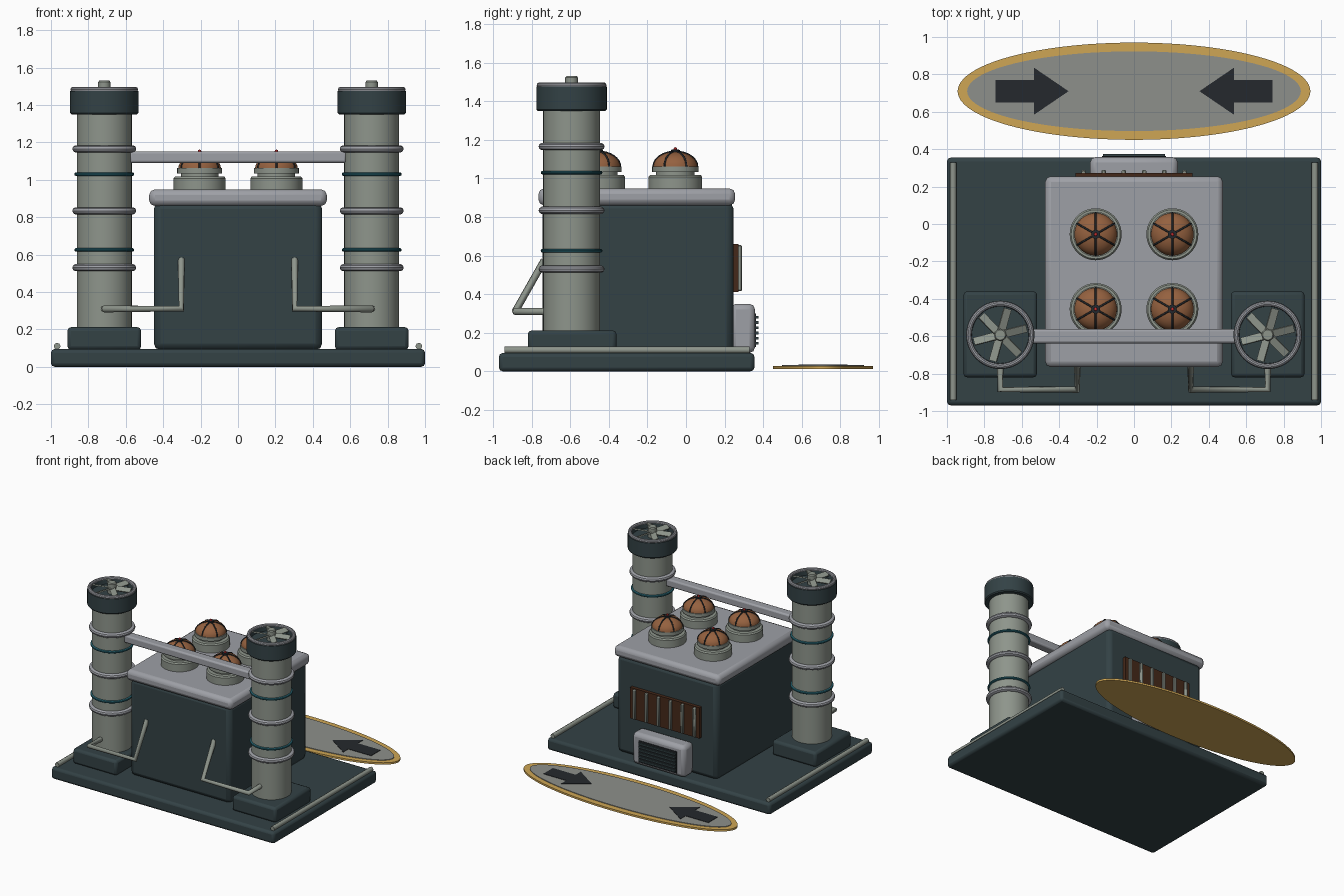
import bpy, bmesh
from math import sin, cos, pi
from mathutils import Vector, Matrix

if "Cube" in bpy.data.objects:
    bpy.data.objects.remove(bpy.data.objects["Cube"])


def mat(name, r, g, b):
    m = bpy.data.materials.new(name)
    m.diffuse_color = (r, g, b, 1)
    m.use_nodes = True
    m.node_tree.nodes["Principled BSDF"].inputs["Base Color"].default_value = m.diffuse_color
    return m


DARK = mat("dark_slate", .033, .054, .06)
INK = mat("near_black", .018, .022, .026)
SAGE = mat("sage_metal", .27, .30, .26)
PALE = mat("pale_metal", .34, .35, .38)
TEAL = mat("teal", .02, .13, .17)
COPPER = mat("copper", .30, .12, .05)
BROWN = mat("dark_brown", .06, .022, .01)
GOLD = mat("gold", .62, .38, .09)
PAD = mat("pad_grey", .27, .28, .26)
RED = mat("red", .6, .03, .03)


def finish(name, bm, material, smooth=True, bevel=0, segs=2):
    bmesh.ops.recalc_face_normals(bm, faces=bm.faces)
    me = bpy.data.meshes.new(name)
    bm.to_mesh(me)
    bm.free()
    me.materials.append(material)
    ob = bpy.data.objects.new(name, me)
    bpy.context.collection.objects.link(ob)
    if bevel:
        mod = ob.modifiers.new("bevel", 'BEVEL')
        mod.width, mod.segments = bevel, segs
    if smooth:
        bpy.ops.object.select_all(action='DESELECT')
        ob.select_set(True)
        bpy.context.view_layer.objects.active = ob
        bpy.ops.object.shade_smooth_by_angle(angle=.6)
    return ob


def box(name, lo, hi, material, bevel=0, segs=2):
    lo, hi = Vector(lo), Vector(hi)
    bm = bmesh.new()
    bmesh.ops.create_cube(bm, size=1)
    bmesh.ops.scale(bm, vec=hi - lo, verts=bm.verts)
    bmesh.ops.translate(bm, vec=(lo + hi) / 2, verts=bm.verts)
    return finish(name, bm, material, bool(bevel), bevel, segs)


def lathe(name, profile, x, y, material, n=48):
    """Revolve (radius, z) points that start and end on the axis or form a loop."""
    bm = bmesh.new()
    vs = [bm.verts.new((r, 0, z)) for r, z in profile]
    es = [bm.edges.new(p) for p in zip(vs, vs[1:])]
    bmesh.ops.spin(bm, geom=vs + es, axis=(0, 0, 1), cent=(0, 0, 0), steps=n, angle=2 * pi)
    bmesh.ops.remove_doubles(bm, verts=bm.verts, dist=1e-5)
    bmesh.ops.translate(bm, vec=(x, y, 0), verts=bm.verts)
    return finish(name, bm, material)


def ring(name, x, y, z, R, rr, rz, material):
    pts = [(R + rr * cos(a * pi / 5), z + rz * sin(a * pi / 5)) for a in range(11)]
    return lathe(name, pts, x, y, material)


def tube(name, pts, radius, material):
    cu = bpy.data.curves.new(name, 'CURVE')
    cu.dimensions = '3D'
    cu.bevel_depth, cu.bevel_resolution, cu.use_fill_caps = radius, 2, True
    sp = cu.splines.new('POLY')
    sp.points.add(len(pts) - 1)
    for p, c in zip(sp.points, pts):
        p.co = (*c, 1)
    cu.materials.append(material)
    ob = bpy.data.objects.new(name, cu)
    bpy.context.collection.objects.link(ob)
    return ob


def plate(name, pts, z0, z1, material):
    bm = bmesh.new()
    f = bm.faces.new([bm.verts.new((x, y, z0)) for x, y in pts])
    ex = bmesh.ops.extrude_face_region(bm, geom=[f], use_keep_orig=True)
    up = [g for g in ex['geom'] if isinstance(g, bmesh.types.BMVert)]
    bmesh.ops.translate(bm, vec=(0, 0, z1 - z0), verts=up)
    return finish(name, bm, material)


# platform and main housing
box("platform", (-1, -.97, 0), (1, .355, .095), DARK, .02)
box("housing", (-.45, -.745, .09), (.45, .245, .88), DARK, .035)
box("housing_lid", (-.475, -.765, .86), (.475, .255, .948), PALE, .03)

# cooling towers, mirrored left and right
TY = -.593
for s, side in ((-1, "left"), (1, "right")):
    tx = .715 * s
    tube(side + "_edge_rail", [(.967 * s, -.94, .11), (.967 * s, .33, .11)], .018, SAGE)
    box(side + "_tower_plinth", (tx - .197, -.82, .09), (tx + .197, -.36, .212), DARK, .02)
    lathe(side + "_tower_shaft", [(0, .2), (.147, .2), (.147, 1.36), (0, 1.36)], tx, TY, SAGE)
    lathe(side + "_tower_collar", [(0, 1.35), (.176, 1.35), (.183, 1.358), (.183, 1.475),
          (.155, 1.48), (.152, 1.445), (0, 1.445)], tx, TY, DARK)
    ring(side + "_tower_rim", tx, TY, 1.483, .167, .014, .014, PALE)
    for z in (.53, .834, 1.165):
        ring(side + "_tower_band", tx, TY, z, .149, .022, .02, PALE)
    for z in (.625, 1.03):
        ring(side + "_tower_teal_band", tx, TY, z, .149, .011, .01, TEAL)
    # fan with pitched blades
    lathe(side + "_fan_hub", [(0, 1.44), (.033, 1.44), (.033, 1.522), (.027, 1.53), (0, 1.53)],
          tx, TY, SAGE, 20)
    bm = bmesh.new()
    for k in range(6):
        m = (Matrix.Translation((tx, TY, 1.483)) @ Matrix.Rotation(k * pi / 3 + .25, 4, 'Z')
             @ Matrix.Translation((.083, 0, 0)) @ Matrix.Rotation(.45, 4, 'X')
             @ Matrix.Diagonal((.125, .044, .01, 1)))
        bmesh.ops.create_cube(bm, size=1, matrix=m)
    finish(side + "_fan_blades", bm, SAGE, False)
    # pipe from tower to housing
    tube(side + "_pipe", [(tx, -.72, .31), (tx, -.885, .31), (.303 * s, -.885, .31),
         (.303 * s, -.735, .575)], .019, SAGE)
box("tower_crossbar", (-.58, -.638, 1.09), (.58, -.562, 1.152), PALE, .012)

# four domed lamps on the lid
for x in (-.205, .205):
    for y in (-.055, -.455):
        lathe("dome_base", [(0, .94), (.139, .94), (.139, 1.008), (.131, 1.018), (.1, 1.018),
              (.1, 1.034), (.12, 1.034), (.12, 1.062), (0, 1.062)], x, y, SAGE)
        arc = [(.114 * cos(a * pi / 16), 1.06 + .078 * sin(a * pi / 16)) for a in range(8)]
        lathe("dome", [(0, 1.055)] + arc + [(0, 1.138)], x, y, COPPER)
        for k in range(6):
            t = k * pi / 3 + pi / 6
            tube("dome_rib", [(x + r * cos(t), y + r * sin(t), z + .001) for r, z in arc],
                 .005, INK)
        lathe("dome_cap", [(0, 1.13), (.024, 1.13), (.024, 1.148), (0, 1.15)], x, y, INK, 16)
        lathe("dome_light", [(0, 1.145), (.01, 1.145), (.008, 1.158), (0, 1.162)], x, y, RED, 12)

# rear window with bars
box("rear_window", (-.312, .235, .41), (.312, .272, .66), BROWN)
for k in range(6):
    x = -.27 + k * .108
    box("window_bar", (x - .012, .26, .415), (x + .012, .29, .655), SAGE, .006, 1)

# rear vent box
box("vent_box", (-.235, .23, .095), (.235, .358, .35), PALE, .03)
box("vent_recess", (-.17, .34, .125), (.17, .364, .3), INK)
for k in range(6):
    z = .145 + k * .027
    box("vent_slat", (-.165, .355, z - .007), (.165, .375, z + .007), DARK)

# oval landing pad with arrows


def oval(a, b):
    return [(a * cos(k * pi / 48), .71 + b * sin(k * pi / 48)) for k in range(96)]


plate("pad_border", oval(.943, .26), .012, .027, GOLD)
plate("pad_surface", oval(.892, .213), .02, .032, PAD)
for s in (-1, 1):
    half = [(.74, .06), (.535, .06), (.535, .126), (.35, 0), (.535, -.126), (.535, -.06), (.74, -.06)]
    plate("pad_arrow", [(x * s, .71 + y) for x, y in half], .03, .035, INK)
